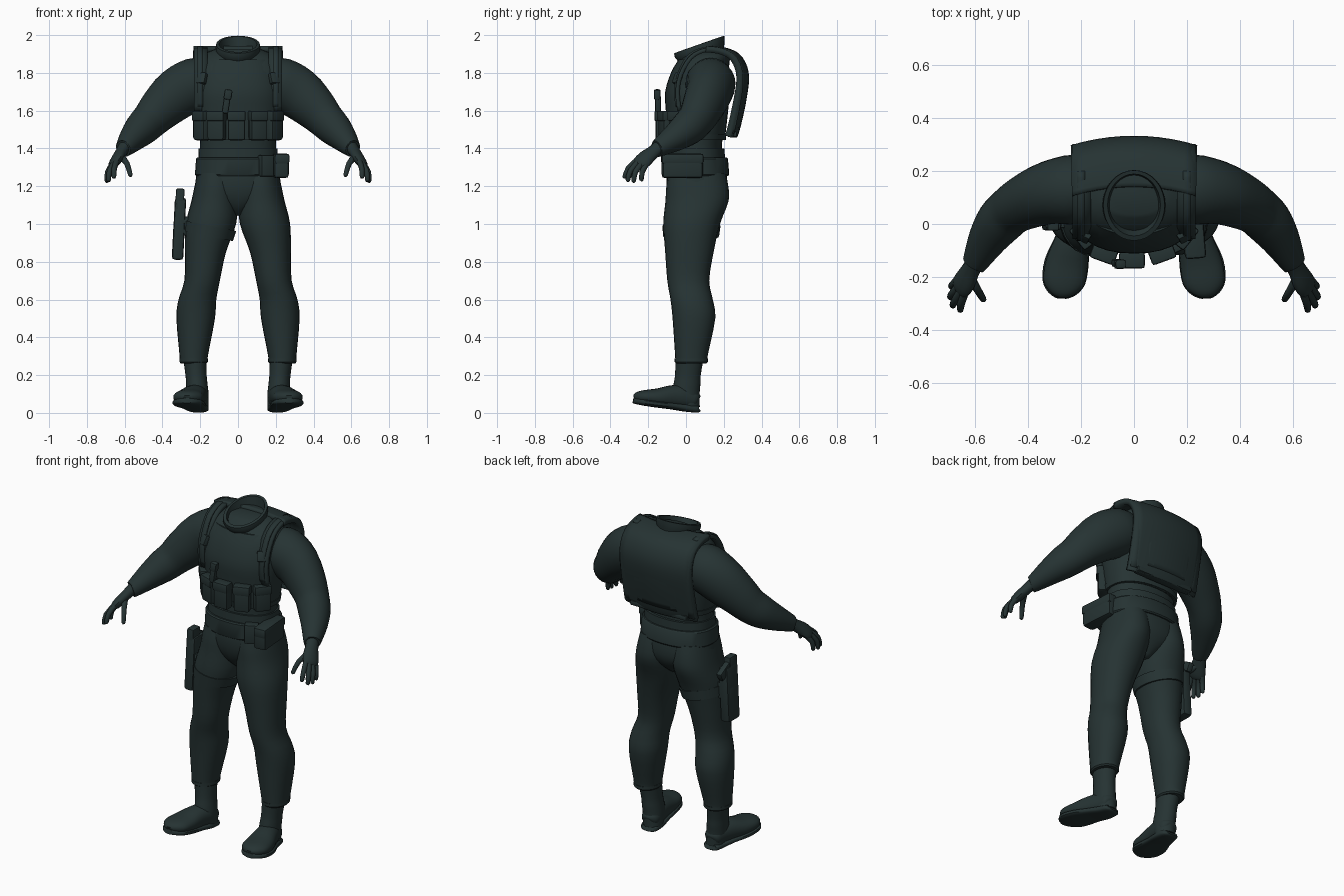
import bpy, bmesh, math
from mathutils import Vector, Matrix

cloth = bpy.data.materials.new("dark_green_grey")
cloth.diffuse_color = (0.019, 0.033, 0.033, 1)
X, Z = Vector((1, 0, 0)), Vector((0, 0, 1))


def finish(name, bm, mirror=1, angle=38):
    for v in bm.verts:
        v.co.x *= mirror
    bmesh.ops.recalc_face_normals(bm, faces=bm.faces)
    me = bpy.data.meshes.new(name)
    bm.to_mesh(me)
    bm.free()
    ob = bpy.data.objects.new(name, me)
    bpy.context.collection.objects.link(ob)
    me.materials.append(cloth)
    bpy.ops.object.select_all(action='DESELECT')
    ob.select_set(True)
    bpy.context.view_layer.objects.active = ob
    bpy.ops.object.shade_smooth_by_angle(angle=math.radians(angle))
    return ob


def smooth(st, steps):
    """Catmull-Rom refinement of a list of tuples."""
    if steps < 2:
        return st
    out = []
    for i in range(len(st) - 1):
        a, b, c, d = st[max(i - 1, 0)], st[i], st[i + 1], st[min(i + 2, len(st) - 1)]
        for k in range(steps):
            t = k / steps
            out.append(tuple(q + 0.5 * t * (r - p + t * (2 * p - 5 * q + 4 * r - s + t * (3 * (q - r) + s - p)))
                             for p, q, r, s in zip(a, b, c, d)))
    return out + [st[-1]]


def loft(name, st, axis=Z, side=None, n=2.0, seg=24, steps=3, mirror=1):
    """Skin rings (x, y, z, ra, rb); axis=None makes rings follow the path."""
    st = smooth(st, steps)
    bm = bmesh.new()
    rings = []
    for i, (x, y, z, ra, rb) in enumerate(st):
        t = axis
        if axis is None:
            t = Vector(st[min(i + 1, len(st) - 1)][:3]) - Vector(st[max(i - 1, 0)][:3])
        t = t.normalized()
        u = side if side else (X if axis else t.cross(Z))
        u = (u - t * u.dot(t)).normalized()
        v = t.cross(u)
        ring = []
        for k in range(seg):
            c, s = math.cos(2 * math.pi * k / seg), math.sin(2 * math.pi * k / seg)
            c = math.copysign(abs(c) ** (2 / n), c)
            s = math.copysign(abs(s) ** (2 / n), s)
            ring.append(bm.verts.new(Vector((x, y, z)) + u * c * ra + v * s * rb))
        rings.append(ring)
    for a, b in zip(rings, rings[1:]):
        for k in range(seg):
            bm.faces.new((a[k], a[(k + 1) % seg], b[(k + 1) % seg], b[k]))
    bm.faces.new(rings[0])
    bm.faces.new(rings[-1])
    return finish(name, bm, mirror)


def box(name, loc, size, rz=0.0, rx=0.0, ry=0.0, bevel=0.012, mirror=1):
    bm = bmesh.new()
    m = (Matrix.Translation(loc) @ Matrix.Rotation(rz, 4, 'Z') @ Matrix.Rotation(rx, 4, 'X')
         @ Matrix.Rotation(ry, 4, 'Y') @ Matrix.Diagonal((*size, 1)))
    bmesh.ops.create_cube(bm, size=1, matrix=m)
    bmesh.ops.bevel(bm, geom=bm.edges[:], offset=bevel, segments=2, affect='EDGES', profile=0.6)
    return finish(name, bm, mirror)


def band(name, x0, x1, pts, thick, bulge=0.0, nx=2, mirror=1):
    """Strip of cloth: (y, z) profile swept across x, thickened."""
    pts = smooth(pts, 3)
    bm = bmesh.new()
    rows = []
    for y, z in pts:
        rows.append([bm.verts.new((x0 + (x1 - x0) * i / nx, y - bulge * (2 * i / nx - 1) ** 2, z))
                     for i in range(nx + 1)])
    for a, b in zip(rows, rows[1:]):
        for i in range(nx):
            bm.faces.new((a[i], a[i + 1], b[i + 1], b[i]))
    ob = finish(name, bm, mirror)
    mod = ob.modifiers.new("thickness", 'SOLIDIFY')
    mod.thickness, mod.offset = thick, 0
    return ob


# Trunk, vest and collar
loft("hips", [(0, .05, 1.045, .025, .07), (0, .055, 1.09, .09, .12), (0, .06, 1.16, .215, .155),
              (0, .057, 1.25, .222, .16), (0, .055, 1.36, .205, .14)], n=2.2, seg=32)
loft("jacket", [(0, .055, 1.32, .205, .14), (0, .055, 1.42, .2, .135), (0, .06, 1.6, .222, .155),
                (0, .06, 1.72, .235, .16), (0, .078, 1.82, .235, .142), (0, .11, 1.885, .205, .125),
                (0, .125, 1.925, .12, .09)], n=2.2, seg=32)
loft("vest", [(0, .055, 1.445, .205, .145), (0, .055, 1.46, .213, .152), (0, .058, 1.6, .232, .165),
              (0, .06, 1.7, .237, .17), (0, .074, 1.8, .22, .154), (0, .095, 1.87, .19, .135)],
     n=2.25, seg=32)
loft("vest_hem", [(0, .056, 1.445, .215, .155), (0, .056, 1.475, .22, .158)], n=2.25, seg=32, steps=1)
loft("collar", [(0, .1, 1.84, .08, .11), (0, .09, 1.875, .095, .113), (0, .08, 1.905, .114, .13),
                (0, .072, 1.93, .119, .14), (0, .07, 1.95, .116, .141), (0, .072, 1.952, .1, .124),
                (0, .085, 1.89, .085, .105)],
     axis=Vector((0, -.33, .94)), seg=32, steps=1)

# Belt with hip pouches
loft("belt", [(0, .058, 1.255, .222, .166), (0, .058, 1.262, .228, .171), (0, .056, 1.345, .222, .166),
              (0, .056, 1.352, .215, .16)], n=2.25, seg=32, steps=1)
loft("waist_wrap", [(0, .056, 1.35, .21, .15), (0, .056, 1.4, .208, .148)], n=2.25, seg=32, steps=1)
box("belt_pouch_front", (.15, -.083, 1.308), (.08, .055, .115), rz=.45)
box("belt_pouch_side", (.222, -.02, 1.308), (.08, .215, .13), rz=.08, bevel=.02)
box("belt_pouch_flap", (.225, -.02, 1.345), (.08, .222, .055), rz=.08, bevel=.015)

# Chest pouches around the front of the vest, each with a flap
for x, y, a in ((-.008, -.133, 0), (.105, -.108, .35), (-.112, -.108, -.35), (.19, -.04, .9), (-.19, -.04, -.9)):
    box("chest_pouch", (x, y, 1.52), (.092, .056, .155), rz=a, bevel=.016)
    box("chest_pouch_flap", (x + .004 * math.sin(a), y - .004, 1.572), (.098, .062, .055), rz=a, bevel=.012)
box("radio", (-.062, -.148, 1.635), (.035, .03, .1), ry=.15)
box("radio_antenna_head", (-.053, -.152, 1.685), (.042, .036, .055), ry=.15)

# Back plate carrier, running over the shoulders up to the collar
band("back_panel", -.235, .235,
     [(.255, 1.465), (.268, 1.5), (.295, 1.62), (.317, 1.75), (.308, 1.83), (.27, 1.89), (.205, 1.918), (.14, 1.925)],
     .033, bulge=.035, nx=10)
band("back_panel_pad", -.17, .17, [(.278, 1.51), (.305, 1.63), (.322, 1.75), (.312, 1.83)], .02, bulge=.02, nx=8)
box("back_panel_hem", (0, .245, 1.475), (.38, .05, .03), bevel=.01)

for m, s in ((1, "left"), (-1, "right")):
    # Shoulder straps
    band(s + "_shoulder_strap", .162, .232,
         [(-.035, 1.6), (-.045, 1.7), (-.028, 1.79), (.025, 1.88), (.1, 1.92), (.19, 1.918), (.262, 1.875),
          (.292, 1.78), (.28, 1.65), (.245, 1.48)], .022, mirror=m)
    band(s + "_strap_webbing", .185, .215, [(-.048, 1.62), (-.058, 1.7), (-.042, 1.79), (.012, 1.89), (.1, 1.932),
                                            (.2, 1.928)], .012, mirror=m)
    box(s + "_strap_buckle", (.19, -.045, 1.77), (.05, .03, .06), rx=-.4, rz=.5, bevel=.008, mirror=m)

    # Sleeve and cuff
    loft(s + "_sleeve", [(.15, .125, 1.765, .1, .11), (.22, .13, 1.745, .132, .138), (.32, .118, 1.69, .12, .138),
                         (.41, .083, 1.61, .105, .118), (.465, .05, 1.55, .094, .102),
                         (.51, .005, 1.505, .09, .093), (.555, -.06, 1.457, .074, .074),
                         (.598, -.14, 1.406, .051, .05), (.607, -.155, 1.398, .045, .044)], axis=None, mirror=m)
    # Gloved hand
    across = Vector((.03, .06, -.02))
    loft(s + "_palm", [(.6, -.143, 1.408, .036, .033), (.618, -.175, 1.38, .038, .03),
                       (.637, -.212, 1.35, .047, .029), (.656, -.24, 1.322, .047, .024),
                       (.662, -.25, 1.31, .036, .015)],
         axis=None, side=across, seg=14, steps=2, mirror=m)
    for name, a, b, c in (("index", (.643, -.268, 1.33), (.655, -.305, 1.295), (.657, -.325, 1.25)),
                          ("middle", (.655, -.255, 1.325), (.68, -.295, 1.28), (.685, -.308, 1.232)),
                          ("ring", (.664, -.235, 1.318), (.69, -.268, 1.275), (.694, -.277, 1.228)),
                          ("little", (.668, -.212, 1.312), (.687, -.232, 1.275), (.69, -.236, 1.235)),
                          ("thumb", (.618, -.205, 1.355), (.588, -.255, 1.32), (.57, -.285, 1.26))):
        r = .019 if name == "thumb" else .0155
        loft(s + "_" + name + "_finger", [(*a, r, r), (*b, .0145, .0145), (*c, .012, .012),
                                          (c[0], c[1] - .003, c[2] - .008, .005, .005)],
             axis=None, seg=10, steps=2, mirror=m)

    # Trouser leg with bloused hem
    loft(s + "_trouser_leg", [(.235, .028, .262, .06, .07), (.235, .028, .27, .071, .083), (.234, .029, .31, .076, .087),
                              (.224, .042, .5, .102, .113), (.215, .03, .6, .1, .112), (.19, .012, .7, .094, .111),
                              (.172, .018, .85, .108, .128), (.143, .03, 1.0, .133, .15),
                              (.125, .058, 1.12, .122, .167), (.118, .06, 1.2, .112, .164),
                              (.115, .058, 1.27, .1, .15)], n=2.15, mirror=m)
    loft(s + "_trouser_hem", [(.235, .028, .262, .068, .08), (.235, .028, .27, .075, .088),
                              (.235, .028, .288, .075, .088)], steps=1, mirror=m)

    # Boot: shaft, foot and sole
    loft(s + "_boot_shaft", [(.21, .015, .03, .054, .058), (.214, .002, .1, .058, .07), (.218, .005, .15, .057, .071),
                             (.222, .01, .2, .056, .068), (.23, .02, .3, .062, .075)], mirror=m)
    loft(s + "_boot_foot", [(.209, .062, .06, .025, .03), (.21, .05, .065, .048, .045), (.216, .0, .08, .06, .062),
                            (.234, -.07, .085, .068, .062), (.254, -.15, .08, .08, .05),
                            (.265, -.22, .084, .078, .037), (.269, -.258, .082, .052, .028),
                            (.27, -.274, .078, .025, .015)], axis=None, n=2.2, mirror=m)
    loft(s + "_boot_sole", [(.208, .069, .022, .03, .016), (.209, .058, .02, .05, .018), (.216, .0, .026, .061, .02),
                            (.234, -.07, .036, .069, .018), (.255, -.15, .046, .084, .018),
                            (.266, -.22, .056, .081, .018), (.27, -.262, .062, .055, .016),
                            (.271, -.28, .065, .024, .014)], axis=None, n=3, mirror=m)

# Thigh holster on the right leg
box("holster", (-.312, .03, .975), (.06, .11, .33), ry=.05, bevel=.018)
box("holster_cover", (-.328, .03, .92), (.035, .085, .2), ry=.05, bevel=.01)
box("pistol_slide", (-.308, .01, 1.13), (.045, .07, .115), ry=.05, bevel=.01)
box("pistol_grip", (-.308, .075, 1.115), (.036, .1, .055), rx=-.5, bevel=.012)
box("holster_mount", (-.27, .03, .99), (.05, .09, .1), bevel=.01)
loft("thigh_strap", [(-.156, .027, .935, .131, .148), (-.145, .029, .99, .138, .154)],
     axis=Vector((.2, 0, 1)), steps=1)
